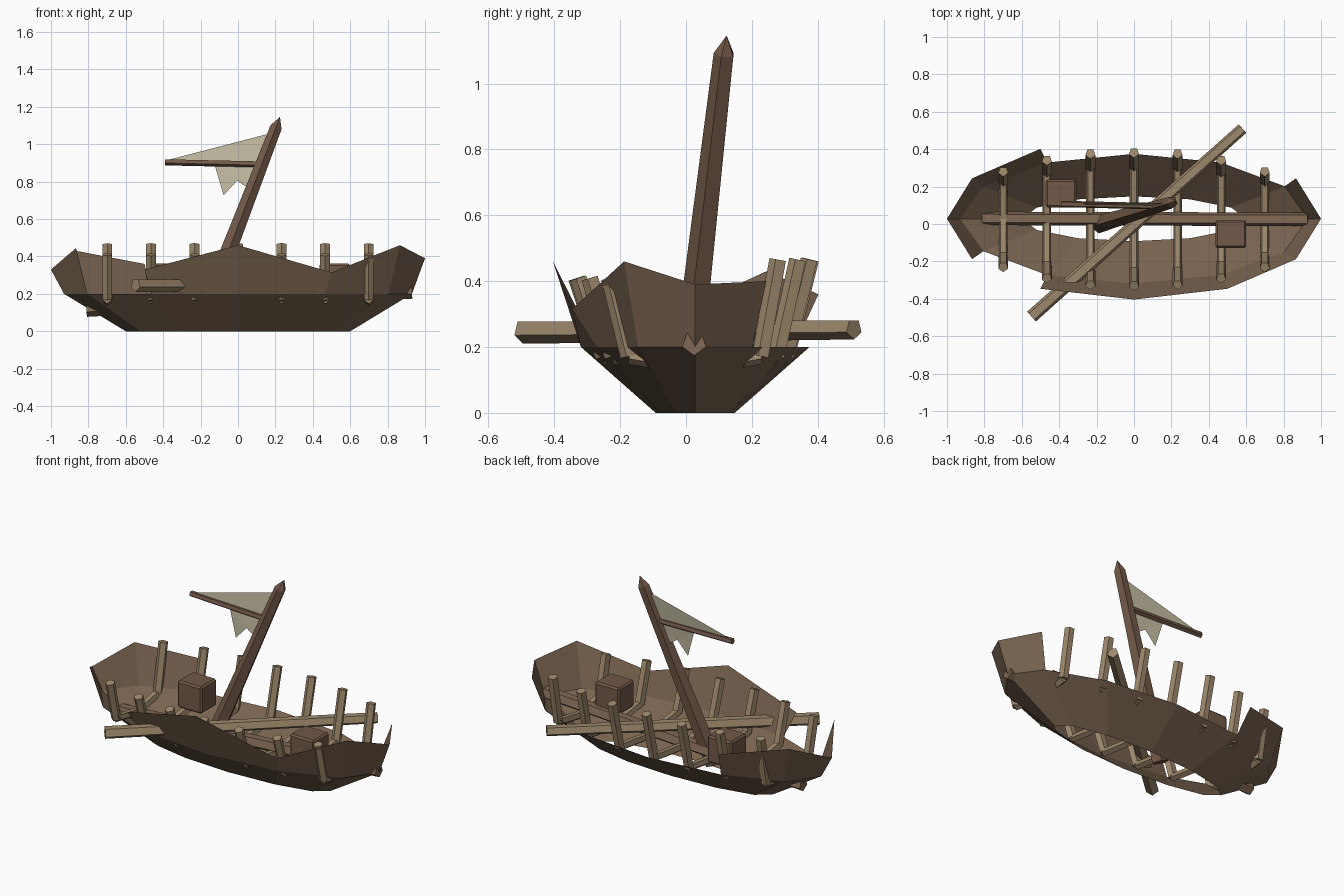
import bpy, bmesh, math
from mathutils import Vector

if "Cube" in bpy.data.objects:
    bpy.data.objects.remove(bpy.data.objects["Cube"])


def material(name, rgb):
    m = bpy.data.materials.new(name)
    m.diffuse_color = (*rgb, 1)
    m.use_nodes = True
    m.node_tree.nodes["Principled BSDF"].inputs["Base Color"].default_value = m.diffuse_color
    return m


HULL = material("hull_wood", (0.19, 0.125, 0.08))
DARK = material("dark_wood", (0.17, 0.10, 0.065))
KEEL = material("keel_wood", (0.22, 0.14, 0.09))
PALE = material("pale_wood", (0.34, 0.25, 0.15))
CLOTH = material("cloth", (0.55, 0.50, 0.36))


def mesh_object(name, verts, faces, mat):
    me = bpy.data.meshes.new(name)
    me.from_pydata([tuple(v) for v in verts], [], faces)
    me.materials.append(mat)
    ob = bpy.data.objects.new(name, me)
    bpy.context.collection.objects.link(ob)
    return ob


def beam(name, a, b, r0, r1, mat, sides=5, tip=0.0):
    """Faceted pole from a to b, optionally ending in a point."""
    a, b = Vector(a), Vector(b)
    d = (b - a).normalized()
    side = d.cross(Vector((0, 0, 1) if abs(d.z) < 0.8 else (0, 1, 0))).normalized()
    up = side.cross(d)
    verts = []
    for c, r in ((a, r0), (b, r1)):
        for i in range(sides):
            t = 2 * math.pi * i / sides - math.pi / 2
            verts.append(c + r * (math.cos(t) * side + math.sin(t) * up))
    faces = [(i, (i + 1) % sides, sides + (i + 1) % sides, sides + i) for i in range(sides)]
    faces.append(tuple(reversed(range(sides))))
    if tip:
        verts.append(b + d * tip)
        faces += [(sides + i, sides + (i + 1) % sides, 2 * sides) for i in range(sides)]
    else:
        faces.append(tuple(range(sides, 2 * sides)))
    return mesh_object(name, verts, faces, mat)


# hull: three twelve-sided rings, open bottom, broken planks in the upper strake
CY = 0.028
rim_z = [0.39, 0.40, 0.40, 0.40, 0.36, 0.43, 0.33, 0.445, 0.33, 0.46, 0.315, 0.46]
rings = [(0.6, 0.12, 0.0), (0.93, 0.347, 0.2), (1.0, 0.432, None)]
missing = {1, 2, 3, 7}
verts, faces = [], []
for rx, ry, z in rings:
    for i in range(12):
        t = math.radians(30 * i)
        verts.append((rx * math.cos(t), CY + ry * math.sin(t), rim_z[i] if z is None else z))
for row in range(2):
    for i in range(12):
        if row == 1 and i in missing:
            continue
        j = (i + 1) % 12
        faces.append((row * 12 + i, row * 12 + j, row * 12 + 12 + j, row * 12 + 12 + i))
hull = mesh_object("hull", verts, faces, HULL)
bm = bmesh.new()
bm.from_mesh(hull.data)
bmesh.ops.delete(bm, geom=[v for v in bm.verts if not v.link_faces], context='VERTS')
bm.to_mesh(hull.data)
bm.free()

# keel beam
beam("keel", (-0.81, 0.03, 0.115), (0.93, 0.025, 0.212), 0.038, 0.038, KEEL)

# ribs: floor strut with an upright on each side
for k in range(-3, 4):
    x = k * 0.233
    bulge = (0.10, 0.095, 0.06, 0.0)[abs(k)]
    base = 0.20 + bulge * 0.8
    back, front = (x, CY + base, 0.172), (x, CY - base, 0.172)
    beam("rib_back", back, (x, CY + 0.253 + bulge, 0.465), 0.028, 0.028, PALE)
    beam("rib_front", front, (x, CY - 0.258 - bulge, 0.41), 0.028, 0.028, PALE)
    beam("rib_floor_back", back, (x, CY, 0.135), 0.024, 0.024, PALE)
    beam("rib_floor_front", front, (x, CY, 0.135), 0.024, 0.024, PALE)

# leaning mast, broken yard and fallen spar
beam("mast", (-0.19, 0.0, 0.07), (0.203, 0.117, 1.09), 0.05, 0.033, DARK, tip=0.06)
beam("yard", (-0.39, 0.107, 0.905), (0.14, 0.095, 0.893), 0.018, 0.018, DARK)
beam("fallen_spar", (-0.548, -0.495, 0.247), (0.58, 0.51, 0.255), 0.037, 0.032, PALE)

# torn sail: upper triangle and ragged lower strip
upper = [(-0.39, 0.107, 0.912), (0.11, 0.098, 0.895), (0.18, 0.113, 1.06)]
mesh_object("sail_upper", upper, [(0, 1, 2)], CLOTH)
lower = [(-0.125, 0.10, 0.89), (-0.077, 0.09, 0.727), (-0.005, 0.09, 0.805),
         (0.10, 0.085, 0.735), (0.12, 0.096, 0.89)]
mesh_object("sail_lower", lower, [(0, 1, 2), (0, 2, 4), (2, 3, 4)], CLOTH)

# cargo crates
for name, loc in (("crate_back", (-0.39, 0.163, 0.28)), ("crate_front", (0.518, -0.053, 0.28))):
    bpy.ops.mesh.primitive_cube_add(size=1, location=loc)
    crate = bpy.context.object
    crate.name = name
    crate.scale = (0.164, 0.15, 0.164)
    bpy.ops.object.transform_apply(location=False, rotation=False, scale=True)
    bev = crate.modifiers.new("edge_bevel", 'BEVEL')
    bev.width = 0.01
    bev.segments = 1
    crate.data.materials.append(DARK)
